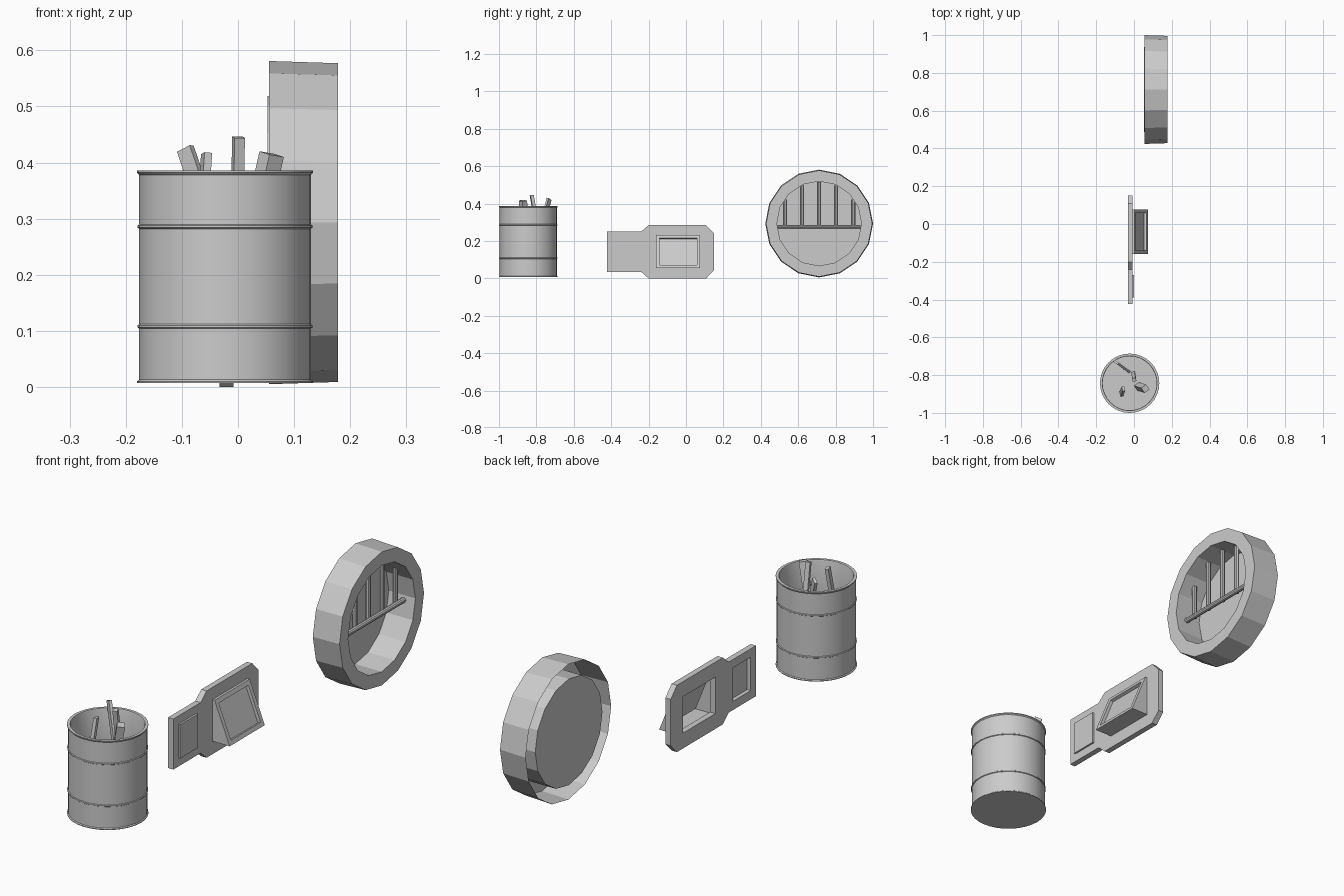
import bpy, bmesh, math
from mathutils import Vector, Matrix

if "Cube" in bpy.data.objects:
    bpy.data.objects.remove(bpy.data.objects["Cube"])


def finish(name, bm, smooth=False):
    bmesh.ops.remove_doubles(bm, verts=bm.verts, dist=1e-5)
    bmesh.ops.recalc_face_normals(bm, faces=bm.faces)
    me = bpy.data.meshes.new(name)
    bm.to_mesh(me)
    bm.free()
    ob = bpy.data.objects.new(name, me)
    bpy.context.collection.objects.link(ob)
    if smooth:
        bpy.ops.object.select_all(action='DESELECT')
        ob.select_set(True)
        bpy.context.view_layer.objects.active = ob
        bpy.ops.object.shade_smooth_by_angle(angle=math.radians(35))
    return ob


def lathe(name, profile, sides, matrix, smooth):
    """Spin (radius, height) points around local z."""
    bm = bmesh.new()
    vs = [bm.verts.new((r, 0, h)) for r, h in profile]
    es = [bm.edges.new(p) for p in zip(vs, vs[1:])]
    bmesh.ops.spin(bm, geom=vs + es, cent=(0, 0, 0), axis=(0, 0, 1),
                   angle=2 * math.pi, steps=sides, use_duplicate=False)
    bmesh.ops.transform(bm, matrix=matrix, verts=bm.verts)
    return finish(name, bm, smooth)


def box(name, lo, hi):
    lo, hi = Vector(lo), Vector(hi)
    bm = bmesh.new()
    bmesh.ops.create_cube(bm, size=1, matrix=Matrix.Translation((lo + hi) / 2)
                          @ Matrix.Diagonal((*(hi - lo), 1)))
    return finish(name, bm)


def beam(name, p0, p1, w, d, twist):
    """Rectangular stick leaning from p0 to p1."""
    p0, p1 = Vector(p0), Vector(p1)
    z = (p1 - p0).normalized()
    x = Vector((math.cos(twist), math.sin(twist), 0))
    x = (x - z * x.dot(z)).normalized()
    y = z.cross(x)
    rot = Matrix((x, y, z)).transposed().to_4x4()
    bm = bmesh.new()
    bmesh.ops.create_cube(bm, size=1, matrix=Matrix.Translation((p0 + p1) / 2) @ rot
                          @ Matrix.Diagonal((w, d, (p1 - p0).length, 1)))
    return finish(name, bm)


def rod(name, p0, p1, r):
    p0, p1 = Vector(p0), Vector(p1)
    v = p1 - p0
    bm = bmesh.new()
    bmesh.ops.create_cone(bm, cap_ends=True, segments=10, radius1=r, radius2=r, depth=v.length,
                          matrix=Matrix.Translation((p0 + p1) / 2) @ v.to_track_quat('Z', 'Y').to_matrix().to_4x4())
    return finish(name, bm, True)


# Open drum with two ribs and rolled rims
drum = [(0, .007), (.157, .007), (.157, .01), (.153, .013)]
for z in (.108, .286):
    drum += [(.153, z - .004), (.156, z - .002), (.156, z + .002), (.153, z + .004)]
drum += [(.153, .378), (.157, .382), (.157, .386), (.145, .386), (.143, .38), (.143, .25), (0, .25)]
lathe("drum", drum, 32, Matrix.Translation((-.023, -.843, 0)), True)

# Scrap wood sticking out of the drum
beam("scrap_a", (-.033, -.777, .245), (-.094, -.732, .425), .03, .012, math.radians(-35))
beam("scrap_b", (-.003, -.79, .245), (.001, -.825, .445), .019, .018, .25)
beam("scrap_c", (.022, -.86, .245), (.06, -.872, .415), .032, .032, .6)
beam("scrap_d", (-.067, -.9, .245), (-.056, -.872, .416), .014, .026, .25)

# Wall plate outline (y, z), extruded along x
outline = [(-.423, .035), (-.24, .035), (-.2, 0), (.108, 0), (.15, .043),
           (.15, .24), (.108, .284), (-.2, .284), (-.24, .25), (-.423, .25)]
bm = bmesh.new()
face = bm.faces.new([bm.verts.new((-.033, y, z)) for y, z in outline])
ext = bmesh.ops.extrude_face_region(bm, geom=[face])
bmesh.ops.translate(bm, vec=(.025, 0, 0),
                    verts=[g for g in ext["geom"] if isinstance(g, bmesh.types.BMVert)])
plate = finish("wall_plate", bm)

# Openings behind the hood and the small panel
holes = {"hood_opening": ((-.15, .065), (.066, .22)), "panel_opening": ((-.388, .072), (-.27, .214))}
for name, (lo, hi) in holes.items():
    cut = box(name, (-.1, *lo), (.1, *hi))
    cut.hide_render = True
    cut.hide_set(True)
    mod = plate.modifiers.new(name, 'BOOLEAN')
    mod.object = cut
    mod.operation = 'DIFFERENCE'
    mod.solver = 'EXACT'
box("small_panel", (-.016, -.389, .071), (0, -.269, .215))

# Sloped display hood with a recessed screen, open at the back
bm = bmesh.new()
rect = [(-.16, .055), (.076, .055), (.076, .232), (-.16, .232)]
back = [bm.verts.new((-.012, y, z)) for y, z in rect]
front = [bm.verts.new((.073 if z < .1 else .002, y, z)) for y, z in rect]
for i in range(4):
    j = (i + 1) % 4
    bm.faces.new((back[i], back[j], front[j], front[i]))
screen = bm.faces.new(front)
bm.normal_update()
n = screen.normal.copy()
bmesh.ops.inset_region(bm, faces=[screen], thickness=.026)
ext = bmesh.ops.extrude_discrete_faces(bm, faces=[screen])["faces"][0]
rim = ext.verts[:]
old = [v.co.copy() for v in rim]
bmesh.ops.translate(bm, vec=-n * .014, verts=rim)
edge = [bm.verts.new(c) for c in old]
for i in range(4):
    j = (i + 1) % 4
    bm.faces.new((edge[i], edge[j], rim[j], rim[i]))
finish("display_hood", bm)

# Round window frame, axis along x, hollow from behind
CY, CZ = .712, .293
to_x = Matrix.Translation((0, CY, CZ)) @ Matrix.Rotation(math.pi / 2, 4, 'Y')
lathe("round_frame", [(.288, .055), (.284, .178), (.226, .178), (.226, .053), (0, .053)], 16, to_x, False)

# Grille: one cross rail and five upright bars up to the frame
rod("cross_rail", (.125, CY - .222, .274), (.125, CY + .222, .274), .011)
for i in range(-2, 3):
    off = i * .091
    top = CZ + math.sqrt(.223 ** 2 - off ** 2)
    rod(f"upright_bar_{i + 3}", (.115, CY + off, .274), (.115, CY + off, top), .011)
